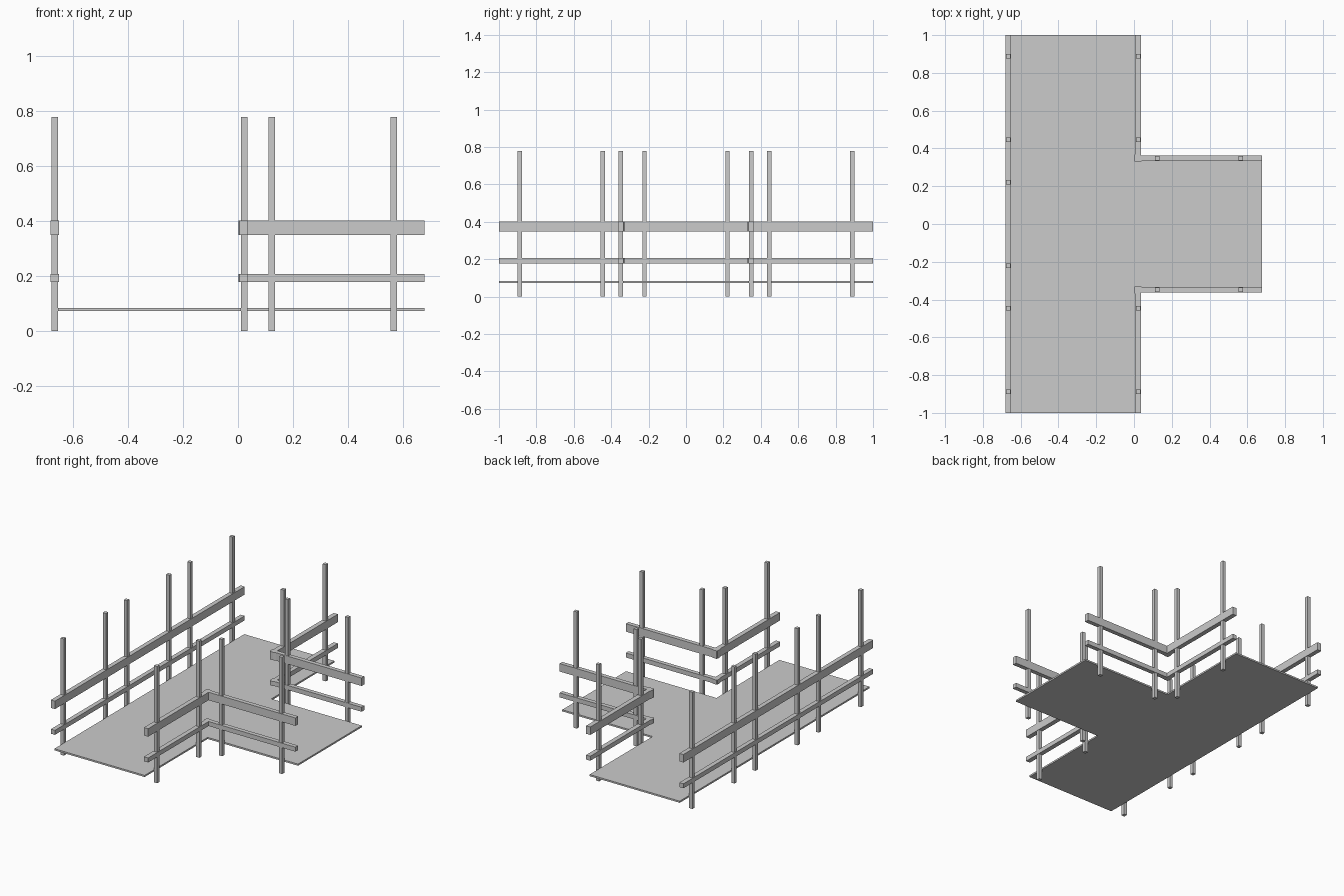
import bpy, bmesh

if "Cube" in bpy.data.objects:
    bpy.data.objects.remove(bpy.data.objects["Cube"])


def prism(name, outline, z0, z1):
    """Extrude a flat outline from z0 up to z1."""
    bm = bmesh.new()
    face = bm.faces.new([bm.verts.new((x, y, z0)) for x, y in outline])
    ext = bmesh.ops.extrude_face_region(bm, geom=[face])
    top = [v for v in ext["geom"] if isinstance(v, bmesh.types.BMVert)]
    bmesh.ops.translate(bm, verts=top, vec=(0, 0, z1 - z0))
    bmesh.ops.recalc_face_normals(bm, faces=bm.faces)
    mesh = bpy.data.meshes.new(name)
    bm.to_mesh(mesh)
    bm.free()
    obj = bpy.data.objects.new(name, mesh)
    bpy.context.collection.objects.link(obj)
    return obj


def rect(x0, x1, y0, y1):
    return [(x0, y0), (x1, y0), (x1, y1), (x0, y1)]


def post(name, x, y):
    h = 0.0118
    prism(name, rect(x - h, x + h, y - h, y + h), 0, 0.778)


# T-shaped deck board
prism("deck", [(-0.654, -1), (0.011, -1), (0.011, -0.336), (0.678, -0.336),
               (0.678, 0.336), (0.011, 0.336), (0.011, 1), (-0.654, 1)],
      0.073, 0.084)

RAILS = {"upper": (0.349, 0.402), "lower": (0.177, 0.207)}

# Straight rails along the long side
for level, (z0, z1) in RAILS.items():
    prism(f"{level}_straight_rail", rect(-0.681, -0.651, -1, 1), z0, z1)

for side, s in (("left", -1), ("right", 1)):
    # L-shaped rails with a softened, slightly flared corner
    corner = [(0.006, 1), (0.006, 0.375), (0.001, 0.358), (0.001, 0.336),
              (0.006, 0.329), (0.028, 0.329), (0.045, 0.334), (0.678, 0.334),
              (0.678, 0.363), (0.037, 0.363), (0.037, 1)]
    for level, (z0, z1) in RAILS.items():
        prism(f"{level}_corner_rail_{side}", [(x, s * y) for x, y in corner], z0, z1)

    # Posts on the long side, the inner side and the arm
    for i, y in enumerate((0.222, 0.445, 0.889)):
        post(f"long_side_post_{side}_{i}", -0.666, s * y)
    for i, y in enumerate((0.445, 0.889)):
        post(f"inner_side_post_{side}_{i}", 0.0228, s * y)
    for i, x in enumerate((0.123, 0.566)):
        post(f"arm_post_{side}_{i}", x, s * 0.348)
